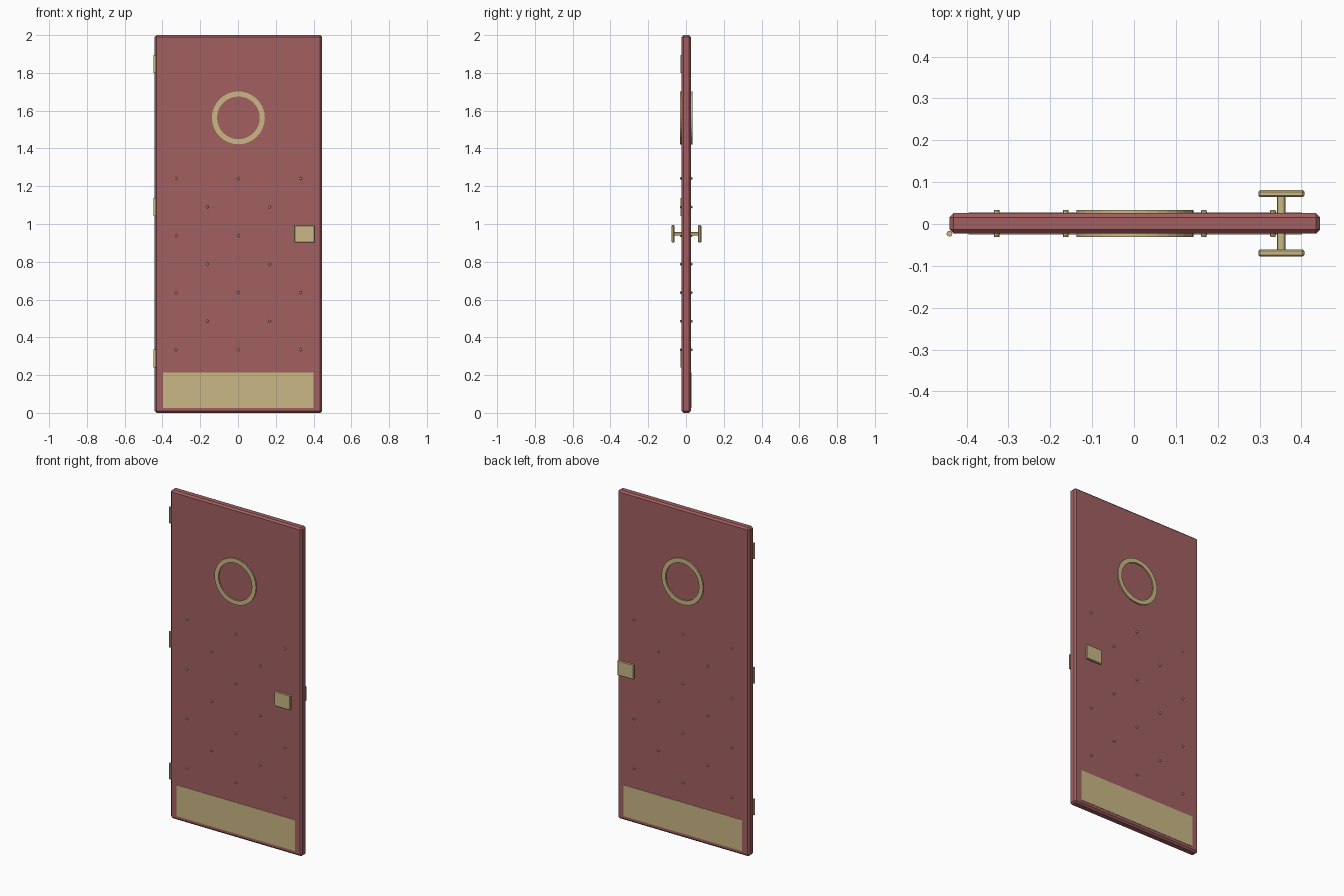
import bpy
import bmesh
import math

cube = bpy.data.objects.get("Cube")
if cube:
    bpy.data.objects.remove(cube, do_unlink=True)


def material(name, rgb):
    mat = bpy.data.materials.new(name)
    mat.use_nodes = True
    color = (*rgb, 1.0)
    mat.diffuse_color = color
    mat.node_tree.nodes["Principled BSDF"].inputs["Base Color"].default_value = color
    return mat


red = material("dusty red paint", (0.36, 0.115, 0.12))
brass = material("pale brass", (0.59, 0.475, 0.24))

CX, CY = 0.002, 0.0015   # centre of the slab
HALF = 0.0245            # half its thickness


def box(name, lo, hi, mat, bevel=0.0):
    bpy.ops.mesh.primitive_cube_add(size=1, location=[(a + b) / 2 for a, b in zip(lo, hi)])
    obj = bpy.context.object
    obj.name = name
    obj.scale = [b - a for a, b in zip(lo, hi)]
    bpy.ops.object.transform_apply(location=False, rotation=False, scale=True)
    obj.data.materials.append(mat)
    if bevel:
        mod = obj.modifiers.new("bevel", "BEVEL")
        mod.width = bevel
        mod.segments = 1
    return obj


def rod(name, center, radius, length, mat, tip=None, sides=12, rot=(0, 0, 0)):
    bpy.ops.mesh.primitive_cone_add(vertices=sides, radius1=radius,
                                    radius2=radius if tip is None else tip,
                                    depth=length, location=center, rotation=rot)
    obj = bpy.context.object
    obj.name = name
    obj.data.materials.append(mat)
    bpy.ops.object.shade_smooth_by_angle()
    return obj


def ring(name, center, outer, inner, half_depth, mat, sides=32):
    # Rectangular section swept round the y axis
    bm = bmesh.new()
    section = [(outer, -half_depth), (outer, half_depth),
               (inner, half_depth), (inner, -half_depth)]
    loops = []
    for i in range(sides):
        a = 2 * math.pi * i / sides
        loops.append([bm.verts.new((r * math.cos(a), y, r * math.sin(a))) for r, y in section])
    for i in range(sides):
        p, q = loops[i], loops[(i + 1) % sides]
        for j in range(4):
            k = (j + 1) % 4
            bm.faces.new((p[j], p[k], q[k], q[j]))
    bmesh.ops.recalc_face_normals(bm, faces=bm.faces)
    mesh = bpy.data.meshes.new(name)
    bm.to_mesh(mesh)
    bm.free()
    mesh.materials.append(mat)
    obj = bpy.data.objects.new(name, mesh)
    obj.location = center
    bpy.context.collection.objects.link(obj)


# Door slab with chamfered edges
box("door_slab", (-0.441, CY - HALF, 0), (0.445, CY + HALF, 2), red, 0.01)

# Round trim, showing on both faces
ring("round_trim", (CX, CY, 1.562), 0.14, 0.113, 0.032, brass)

# Hinge barrels on the right edge
for i, z in enumerate((0.288, 1.09, 1.847)):
    rod(f"hinge_{i + 1}", (-0.441, -0.023, z), 0.007, 0.096, brass)

# Stud grid: rows of three alternating with rows of two
studs = []
for row in range(7):
    z = 0.335 + row * 0.151
    columns = (-0.33, 0, 0.33) if row % 2 == 0 else (-0.165, 0.165)
    studs += [(CX + x, z) for x in columns]

# Fittings repeated on the front and back
for side, label in ((-1, "front"), (1, "back")):
    def span(near, far):
        return sorted((CY + side * near, CY + side * far))

    y0, y1 = span(HALF - 0.004, HALF + 0.002)
    box(f"{label}_kick_plate", (-0.396, y0, 0.026), (0.401, y1, 0.215), brass)

    y0, y1 = span(0.0625, 0.0795)
    box(f"{label}_handle_plate", (0.297, y0, 0.902), (0.407, y1, 0.994), brass, 0.004)
    turn = (-side * math.pi / 2, 0, 0)
    rod(f"{label}_handle_shaft", (0.352, CY + side * 0.043, 0.948), 0.01, 0.046, brass, rot=turn)

    for i, (x, z) in enumerate(studs):
        rod(f"{label}_stud_{i + 1}", (x, CY + side * (HALF + 0.002), z),
            0.008, 0.012, brass, tip=0.006, sides=8, rot=turn)
